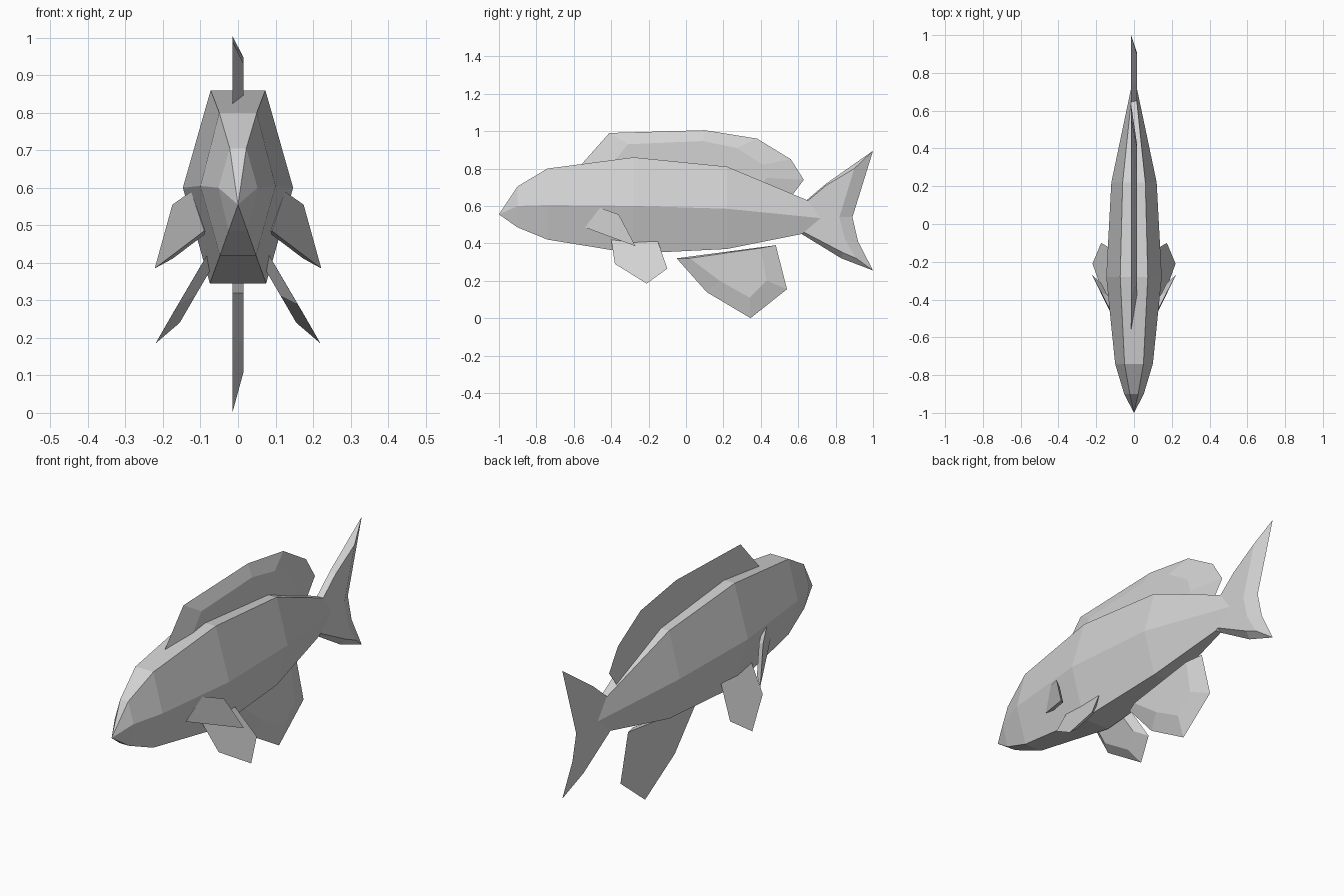
import bpy
import bmesh
from mathutils import Vector

default = bpy.data.objects.get("Cube")
if default:
    bpy.data.objects.remove(default, do_unlink=True)

# One plain grey for the whole fish
grey = bpy.data.materials.new("plain grey")
grey.use_nodes = True
colour = (0.65, 0.65, 0.65, 1)
grey.diffuse_color = colour
grey.node_tree.nodes["Principled BSDF"].inputs["Base Color"].default_value = colour


def finish(name, bm):
    """Turn a bmesh into a flat shaded object."""
    bmesh.ops.recalc_face_normals(bm, faces=bm.faces)
    mesh = bpy.data.meshes.new(name)
    bm.to_mesh(mesh)
    bm.free()
    mesh.materials.append(grey)
    obj = bpy.data.objects.new(name, mesh)
    bpy.context.collection.objects.link(obj)
    return obj


def bridge(bm, first, second):
    """Join two matching loops of vertices with quads."""
    count = len(first)
    for i in range(count):
        j = (i + 1) % count
        bm.faces.new((first[i], first[j], second[j], second[i]))


def bevelled_plate(name, wide, narrow):
    """Closed plate between a full outline and a smaller one."""
    bm = bmesh.new()
    a = [bm.verts.new(p) for p in wide]
    b = [bm.verts.new(p) for p in narrow]
    bm.faces.new(a)
    bm.faces.new(b)
    bridge(bm, a, b)
    return finish(name, bm)


def centre_fin(name, wide, narrow, half=0.015):
    """Upright fin, flat on one side and bevelled on the other."""
    return bevelled_plate(name,
                          [(-half, y, z) for y, z in wide],
                          [(half, y, z) for y, z in narrow])


def paired_fin(name, outline, root, inward, shrink):
    """Side fin with a full outer face and a smaller inner face, on both sides."""
    root, inward = Vector(root), Vector(inward)
    outer = [Vector(p) for p in outline]
    inner = [root + (p - root) * shrink + inward for p in outer]
    for side, label in ((1, "left_"), (-1, "right_")):
        def flip(points):
            return [(p.x * side, p.y, p.z) for p in points]
        bevelled_plate(label + name, flip(outer), flip(inner))


# Body: six sided rings as top, middle and bottom (y, z, half width)
rings = [
    ((-0.9, 0.705, 0.022), (-0.9, 0.6, 0.052), (-0.9, 0.485, 0.025)),
    ((-0.74, 0.8, 0.05), (-0.74, 0.605, 0.1), (-0.74, 0.42, 0.048)),
    ((-0.28, 0.86, 0.073), (-0.28, 0.6, 0.147), (-0.28, 0.345, 0.075)),
    ((0.22, 0.81, 0.06), (0.22, 0.585, 0.12), (0.22, 0.37, 0.06)),
    ((0.65, 0.63, 0.015), (0.72, 0.535, 0.015), (0.62, 0.45, 0.015)),
]
bm = bmesh.new()
nose = bm.verts.new((0, -1, 0.555))
previous = None
for ring in rings:
    loop = [bm.verts.new((w, y, z)) for y, z, w in ring]
    loop += [bm.verts.new((-w, y, z)) for y, z, w in reversed(ring)]
    if previous:
        bridge(bm, previous, loop)
    else:
        for i, vert in enumerate(loop):
            bm.faces.new((nose, vert, loop[i - 1]))
    previous = loop
bm.faces.new(previous)
finish("body", bm)

# Fins on the centre line
centre_fin("dorsal_fin",
           [(-0.57, 0.81), (-0.41, 0.99), (0.1, 1.005), (0.38, 0.96),
            (0.56, 0.85), (0.63, 0.74), (0.57, 0.66)],
           [(-0.4, 0.82), (-0.31, 0.93), (0.09, 0.947), (0.27, 0.91),
            (0.41, 0.82), (0.43, 0.75), (0.4, 0.7)])
centre_fin("tail_fin",
           [(0.62, 0.61), (0.75, 0.72), (1, 0.895), (0.89, 0.54),
            (0.92, 0.41), (1, 0.255), (0.83, 0.32), (0.61, 0.455)],
           [(0.63, 0.61), (0.75, 0.71), (0.9, 0.8), (0.82, 0.54),
            (0.85, 0.42), (0.91, 0.32), (0.84, 0.35), (0.63, 0.46)])
centre_fin("anal_fin",
           [(-0.05, 0.32), (0.48, 0.39), (0.54, 0.155), (0.345, 0), (0.11, 0.14)],
           [(0.02, 0.32), (0.4, 0.375), (0.43, 0.2), (0.34, 0.11), (0.18, 0.2)])

# Fins in pairs
paired_fin("pectoral_fin",
           [(0.09, -0.54, 0.485), (0.125, -0.46, 0.59),
            (0.175, -0.36, 0.555), (0.222, -0.27, 0.385)],
           root=(0.11, -0.5, 0.53), inward=(-0.02, 0.015, -0.01), shrink=0.75)
paired_fin("pelvic_fin",
           [(0.083, -0.4, 0.42), (0.159, -0.38, 0.29), (0.22, -0.21, 0.185),
            (0.174, -0.1, 0.265), (0.089, -0.15, 0.41)],
           root=(0.085, -0.28, 0.415), inward=(-0.024, 0, -0.014), shrink=0.7)
